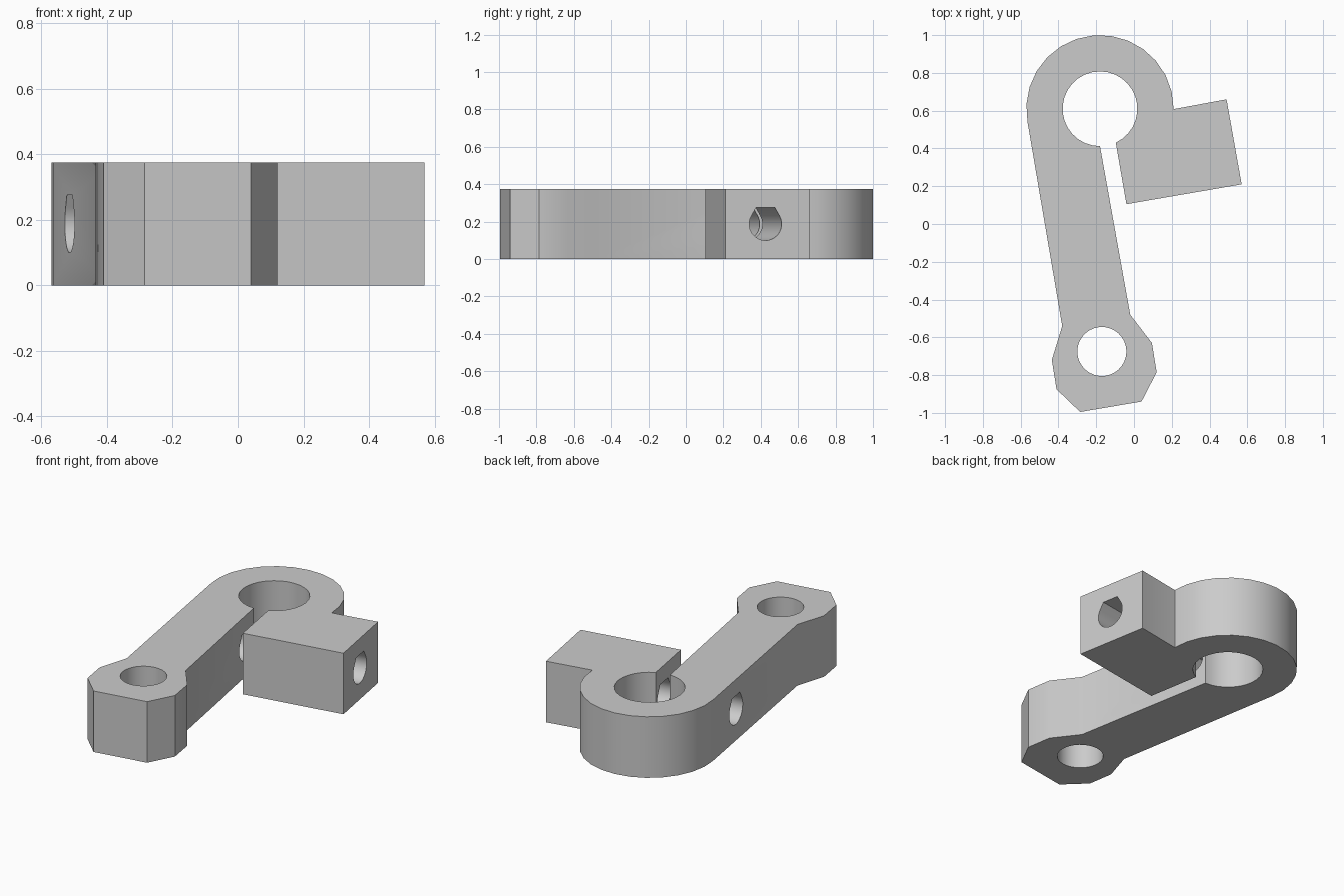
import bpy, bmesh
from math import radians, cos, sin, pi
from mathutils import Matrix, Vector

if "Cube" in bpy.data.objects:
    bpy.data.objects.remove(bpy.data.objects["Cube"])

HEIGHT = 0.375
TILT = radians(9.6)
CLAMP = (-0.18, 0.61)
PIVOT = (-0.17, -0.675)

steel = bpy.data.materials.new("light grey")
steel.use_nodes = True
grey = (0.6, 0.6, 0.6, 1)
steel.diffuse_color = grey
steel.node_tree.nodes["Principled BSDF"].inputs["Base Color"].default_value = grey


def arc(centre, radius, start, end, steps):
    angles = [radians(start + (end - start) * i / steps) for i in range(steps + 1)]
    return [(centre[0] + radius * cos(a), centre[1] + radius * sin(a)) for a in angles]


def prism(name, outline, depth, matrix=Matrix()):
    """Extrude a closed 2D outline along local z."""
    bm = bmesh.new()
    base = bm.faces.new([bm.verts.new((x, y, 0)) for x, y in outline])
    top = bmesh.ops.extrude_face_region(bm, geom=[base])["geom"]
    verts = [v for v in top if isinstance(v, bmesh.types.BMVert)]
    bmesh.ops.translate(bm, verts=verts, vec=(0, 0, depth))
    bmesh.ops.transform(bm, matrix=matrix, verts=bm.verts[:])
    bmesh.ops.recalc_face_normals(bm, faces=bm.faces[:])
    mesh = bpy.data.meshes.new(name)
    bm.to_mesh(mesh)
    bm.free()
    mesh.materials.append(steel)
    obj = bpy.data.objects.new(name, mesh)
    bpy.context.collection.objects.link(obj)
    return obj


def cut(target, cutter):
    cutter.hide_render = True
    mod = target.modifiers.new("hole", "BOOLEAN")
    mod.operation = "DIFFERENCE"
    mod.solver = "EXACT"
    mod.object = cutter
    bpy.context.view_layer.objects.active = target
    bpy.ops.object.modifier_apply(modifier=mod.name)
    bpy.data.objects.remove(cutter)


# Lever body: rounded clamp end, arm, faceted pivot end, slot and clamp block
outline = arc(CLAMP, 0.39, 0, 190, 14)
outline += [(-0.38, -0.54), (-0.435, -0.72), (-0.41, -0.875), (-0.285, -0.995),
            (0.04, -0.94), (0.12, -0.785), (0.095, -0.63), (-0.02, -0.48)]
outline += arc(CLAMP, 0.198, -90, -425 + 0, 28)
outline += [(-0.04, 0.105), (0.57, 0.21), (0.49, 0.66), (0.22, 0.61)]
body = prism("clamp_lever", outline, HEIGHT)

# Pivot hole
cut(body, prism("pivot_hole", arc(PIVOT, 0.13, 0, 348, 29), 1,
                Matrix.Translation((0, 0, -0.3))))

# Flat-topped teardrop bolt hole running across the arm and the block
r = 0.088
drop = arc((0, 0), r, 150, 390, 20) + [(r * 0.577, r), (-r * 0.577, r)]
along = Vector((cos(TILT), sin(TILT), 0))
across = Vector((-sin(TILT), cos(TILT), 0))
frame = Matrix((across, (0, 0, 1), along)).transposed().to_4x4()
start = Vector((0.53, 0.425, HEIGHT / 2)) - along * 1.4
cut(body, prism("bolt_hole", drop, 2, Matrix.Translation(start) @ frame))

# Smooth the rounded walls, keep the edges crisp
bpy.ops.object.select_all(action="DESELECT")
body.select_set(True)
bpy.context.view_layer.objects.active = body
bpy.ops.object.shade_smooth_by_angle(angle=pi / 6)
